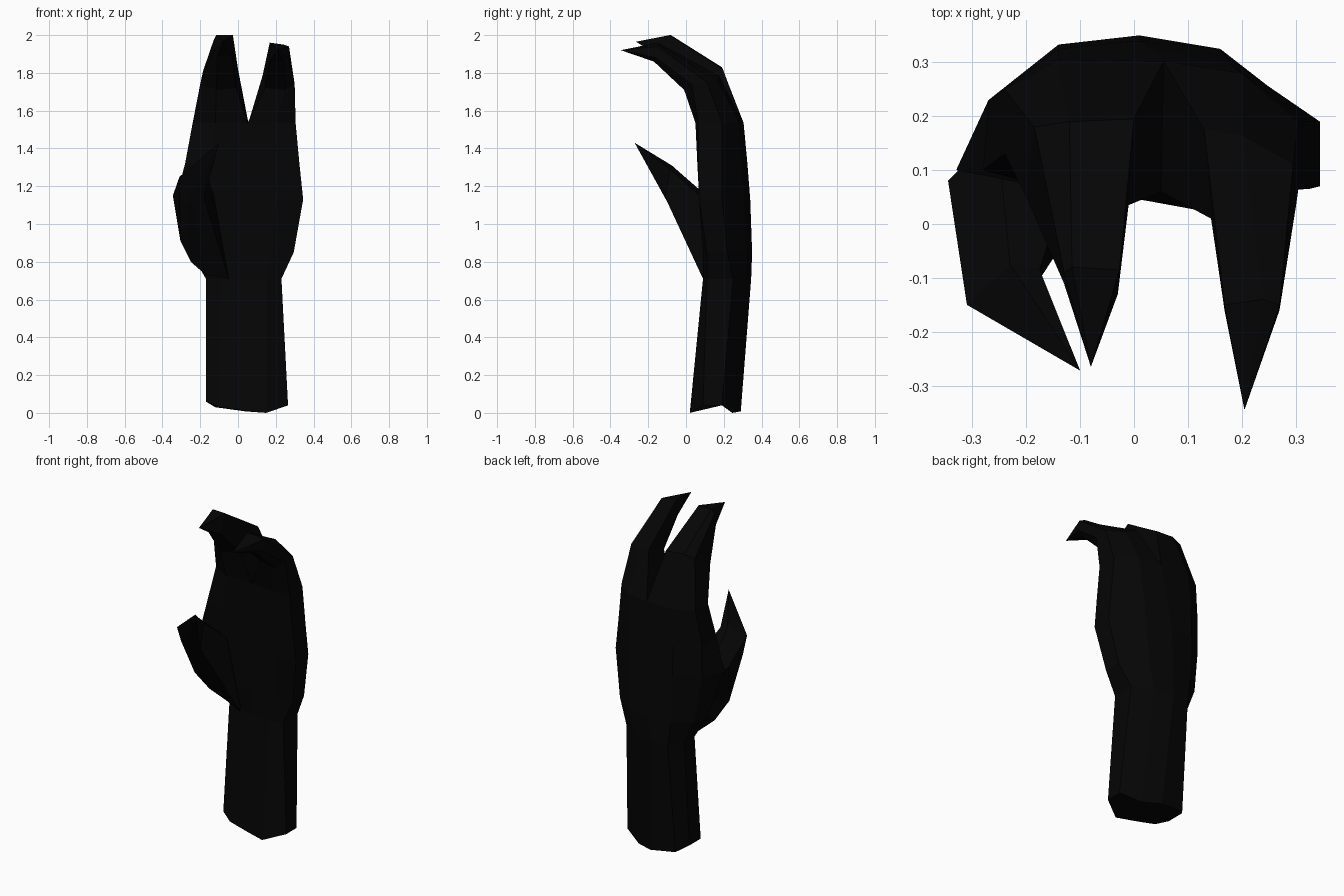
import bpy, bmesh
from mathutils import Vector

black = bpy.data.materials.new("soft black")
black.diffuse_color = (0.0015, 0.0015, 0.0015, 1)


def level(z, pts):
    """Horizontal ring of (x, y) points."""
    return [(x, y, z) for x, y in pts]


def loft(name, rings, cap_first=False):
    """Skin a list of rings; a ring of one point closes to a tip."""
    bm = bmesh.new()
    rows = [[bm.verts.new(Vector(p)) for p in r] for r in rings]
    for a, b in zip(rows, rows[1:]):
        n = max(len(a), len(b))
        for i in range(n):
            j = (i + 1) % n
            if len(a) == 1:
                bm.faces.new((a[0], b[j], b[i]))
            elif len(b) == 1:
                bm.faces.new((a[i], a[j], b[0]))
            else:
                bm.faces.new((a[i], a[j], b[j], b[i]))
    if cap_first:
        bm.faces.new(rows[0][::-1])
    bmesh.ops.recalc_face_normals(bm, faces=bm.faces)
    me = bpy.data.meshes.new(name)
    bm.to_mesh(me)
    bm.free()
    me.materials.append(black)
    ob = bpy.data.objects.new(name, me)
    bpy.context.collection.objects.link(ob)
    return ob


# Rings run: front left, front middle, front right, right side (2),
# back right, back middle, back left, left side (2)
base = [(-.1, .064, .03), (.03, .042, .012), (.15, .02, 0), (.265, .09, .04),
        (.265, .19, .04), (.15, .245, 0), (.04, .29, .008), (-.12, .275, .03),
        (-.17, .21, .06), (-.17, .1, .06)]
wrist = level(.71, [(-.09, .115), (.03, .1), (.15, .09), (.23, .11), (.23, .25),
                    (.13, .325), (0, .345), (-.11, .335), (-.17, .26), (-.17, .16)])
heel = level(.85, [(-.12, .1), (.03, .09), (.18, .09), (.295, .11), (.295, .22),
                   (.16, .325), (.01, .35), (-.13, .33), (-.23, .25), (-.25, .15)])
palm = level(1.13, [(-.15, .08), (.03, .08), (.2, .07), (.345, .07), (.345, .19),
                    (.17, .31), (.01, .34), (-.14, .333), (-.27, .23), (-.33, .1)])
upper = level(1.32, [(-.15, .065), (.04, .07), (.22, .06), (.325, .065), (.325, .19),
                     (.18, .295), (.03, .325), (-.14, .325), (-.27, .23), (-.28, .1)])
knuckles = level(1.535, [(-.12, .06), (.05, .06), (.2, .05), (.305, .065), (.305, .19),
                         (.2, .28), (.055, .302), (-.14, .305), (-.24, .25), (-.24, .13)])

# Forearm and palm
loft("forearm", [base, wrist], cap_first=True)
loft("palm", [wrist, heel, palm, upper, knuckles])

# Two hooked fingers growing out of the top ring, split at its middle
left_root = [knuckles[i] for i in (0, 1, 6, 7, 8, 9)]
right_root = [knuckles[i] for i in (1, 2, 3, 4, 5, 6)]
loft("left_finger", [
    left_root,
    [(-.115, -.005, 1.71), (-.01, .035, 1.72), (0, .195, 1.82),
     (-.12, .19, 1.83), (-.185, .18, 1.81), (-.2, .05, 1.74)],
    [(-.11, -.13, 1.88), (-.03, -.13, 1.89), (-.027, -.085, 2),
     (-.115, -.08, 2), (-.13, -.09, 1.97), (-.13, -.11, 1.92)],
    [(-.08, -.265, 1.965)]])
loft("right_finger", [
    right_root,
    [(.143, .01, 1.72), (.25, -.01, 1.71), (.3, .03, 1.74),
     (.295, .11, 1.75), (.2, .165, 1.755), (.13, .175, 1.785)],
    [(.168, -.16, 1.86), (.24, -.17, 1.86), (.27, -.16, 1.88),
     (.27, -.15, 1.94), (.24, -.14, 1.95), (.168, -.15, 1.96)],
    [(.205, -.345, 1.92)]])

# Thumb: wide root buried in the palm, bending inwards to a point
loft("thumb", [
    [(-.15, .28, 1.0)],
    [(-.05, .09, .71), (-.13, .06, 1.16), (-.25, .13, 1.13),
     (-.345, .08, 1.15), (-.305, .015, .91), (-.25, .08, .8), (-.17, .13, .73)],
    [(-.18, -.11, 1.14), (-.175, -.085, 1.29), (-.23, -.075, 1.31),
     (-.31, -.15, 1.25), (-.31, -.11, 1.15), (-.28, -.09, 1.1), (-.23, -.09, 1.1)],
    [(-.1, -.272, 1.43)]])
